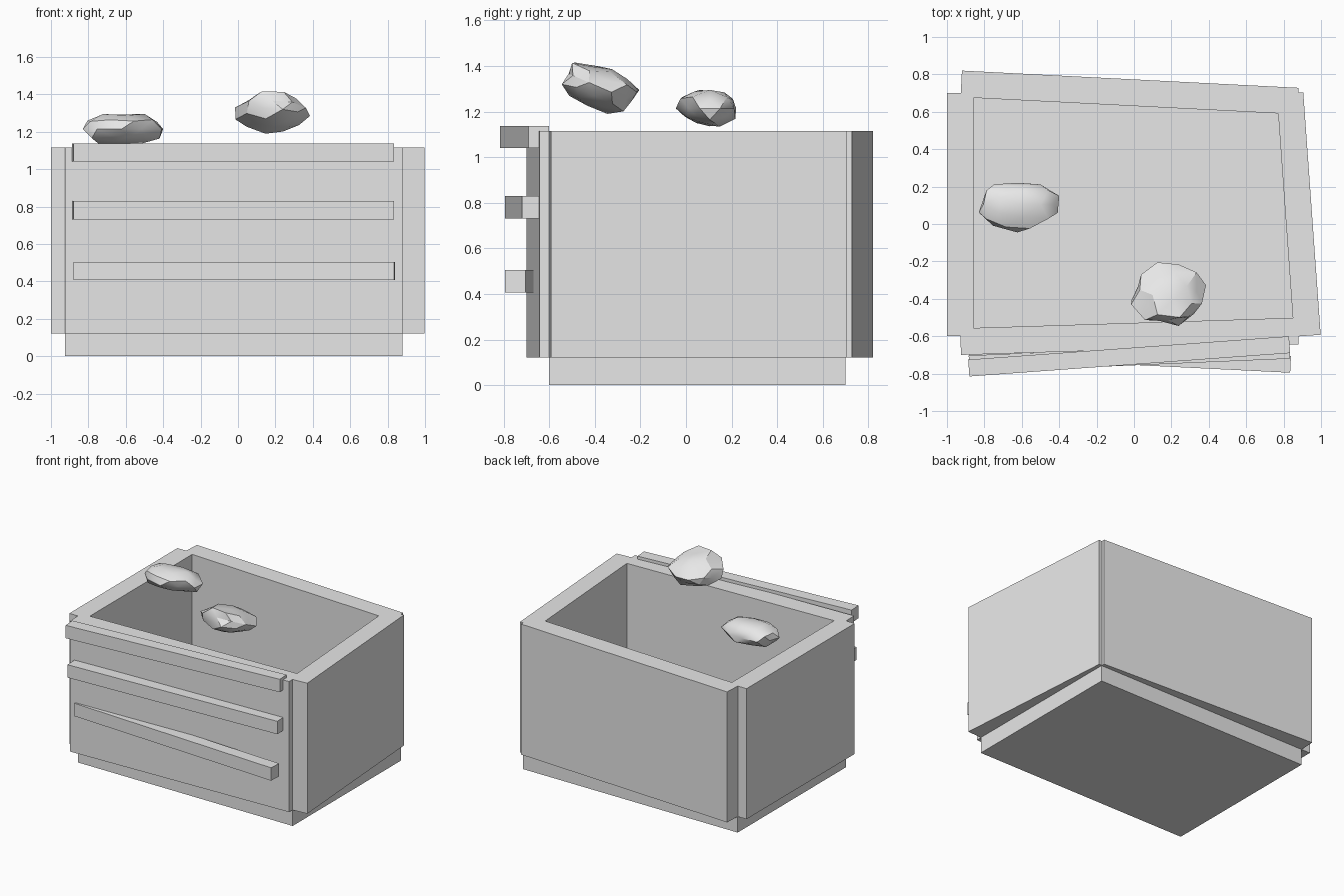
import bpy
import bmesh
import math
import random
from mathutils import Vector, Matrix

default_cube = bpy.data.objects.get("Cube")
if default_cube:
    bpy.data.objects.remove(default_cube, do_unlink=True)

# Single plain material
grey = bpy.data.materials.new("plain_grey")
grey.use_nodes = True
colour = (0.8, 0.8, 0.8, 1.0)
grey.diffuse_color = colour
grey.node_tree.nodes["Principled BSDF"].inputs["Base Color"].default_value = colour


def finish(name, bm):
    """Turn a bmesh into a named, coloured object."""
    bmesh.ops.recalc_face_normals(bm, faces=bm.faces)
    mesh = bpy.data.meshes.new(name)
    bm.to_mesh(mesh)
    bm.free()
    mesh.materials.append(grey)
    obj = bpy.data.objects.new(name, mesh)
    bpy.context.collection.objects.link(obj)
    return obj


def board(name, start, end, thickness, bottom, top):
    """Upright board whose outer face runs start to end, thickened to the left."""
    a, b = Vector(start), Vector(end)
    along = (b - a).normalized()
    inward = Vector((-along.y, along.x)) * thickness
    bm = bmesh.new()
    base = bm.faces.new([bm.verts.new((*p, bottom))
                         for p in (a, b, b + inward, a + inward)])
    extruded = bmesh.ops.extrude_face_region(bm, geom=[base])["geom"]
    # Keep the base face so the solid stays closed
    if not base.is_valid or base not in bm.faces[:]:
        bm.faces.new(base.verts)
    verts = [g for g in extruded if isinstance(g, bmesh.types.BMVert)]
    bmesh.ops.translate(bm, verts=verts, vec=(0, 0, top - bottom))
    return finish(name, bm)


def stone(name, low, high, tilt, roughness, seed):
    """Faceted lump, tilted and then fitted between two corners."""
    rng = random.Random(seed)
    low, high = Vector(low), Vector(high)
    bm = bmesh.new()
    bmesh.ops.create_icosphere(bm, subdivisions=2, radius=1)
    for v in bm.verts:
        v.co *= 1 + rng.uniform(-roughness, roughness)
    size = high - low
    bmesh.ops.scale(bm, vec=size, verts=bm.verts)
    bmesh.ops.rotate(bm, verts=bm.verts, matrix=Matrix.Rotation(tilt, 3, "X"))
    for i in range(3):
        values = [v.co[i] for v in bm.verts]
        least, span = min(values), max(values) - min(values)
        for v in bm.verts:
            v.co[i] = low[i] + (v.co[i] - least) / span * size[i]
    obj = finish(name, bm)
    bpy.ops.object.select_all(action="DESELECT")
    obj.select_set(True)
    bpy.context.view_layer.objects.active = obj
    bpy.ops.object.shade_smooth_by_angle(angle=math.radians(30))
    return obj


# Floor slab
board("floor_slab", (-0.925, -0.6), (0.88, -0.6), 1.3, 0, 0.122)

# Four slightly skewed walls
walls = {
    "front_wall": ((-0.925, -0.7), (0.88, -0.643)),
    "back_wall": ((0.88, 0.728), (-0.92, 0.82)),
    "right_side_wall": ((-1, 0.7), (-1, -0.6)),
    "left_side_wall": ((0.998, -0.592), (0.905, 0.704)),
}
for name, (start, end) in walls.items():
    board(name, start, end, 0.142, 0.122, 1.115)

# Crooked slats across the front
slats = {
    "upper_slat": (-0.815, -0.69, 1.04),
    "middle_slat": (-0.793, -0.72, 0.732),
    "lower_slat": (-0.71, -0.795, 0.407),
}
for name, (y_start, y_end, bottom) in slats.items():
    board(name, (-0.88, y_start), (0.835, y_end), 0.09, bottom, bottom + 0.098)

# Two loose stones hovering over the box
stone("small_stone", (-0.83, -0.045, 1.135), (-0.4, 0.22, 1.295), 0, 0.16, 4)
stone("large_stone", (-0.015, -0.545, 1.19), (0.385, -0.205, 1.415), -0.5, 0.16, 9)
